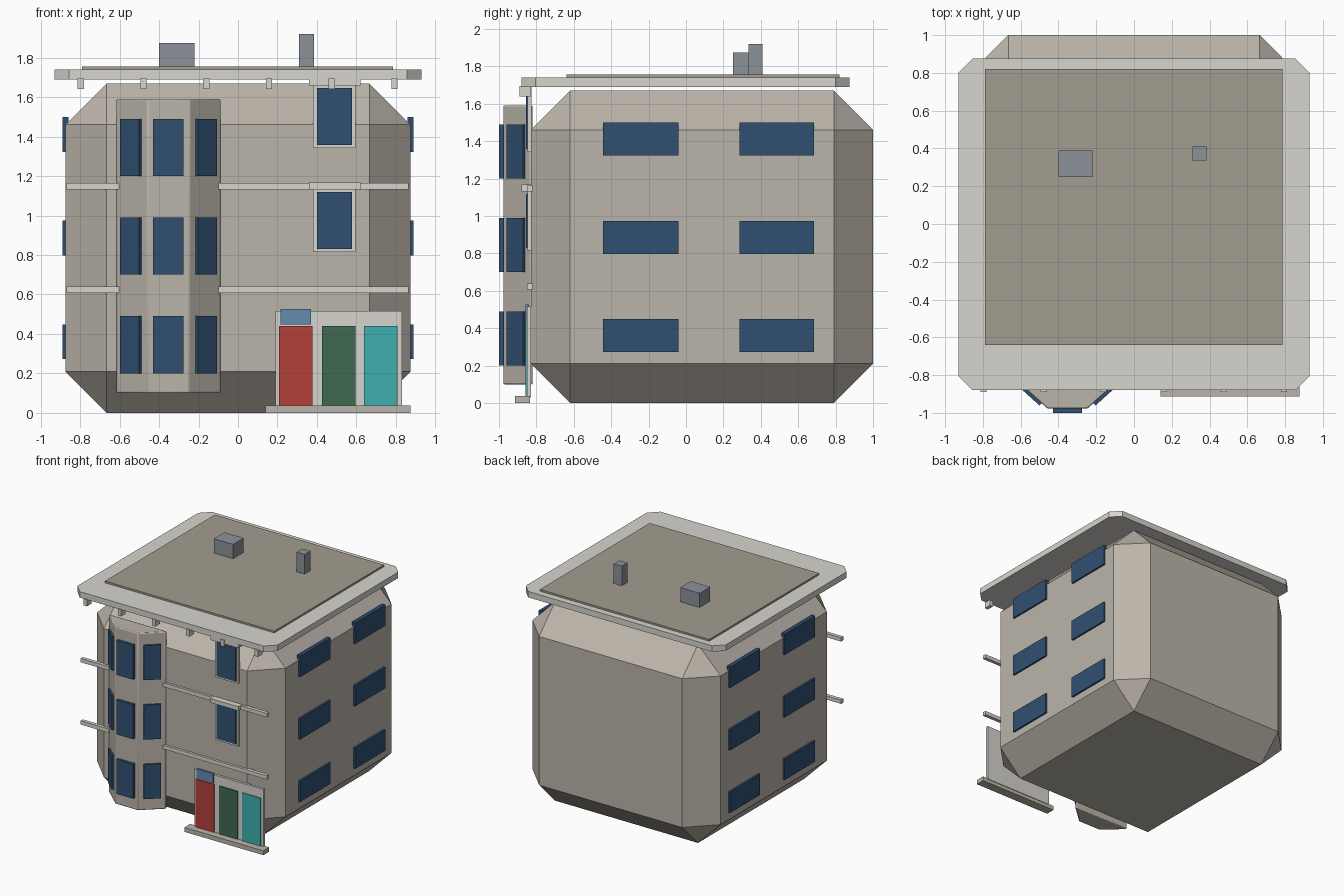
import bpy, bmesh, math
from mathutils import Matrix

if "Cube" in bpy.data.objects:
    bpy.data.objects.remove(bpy.data.objects["Cube"])


def mat(name, r, g, b):
    m = bpy.data.materials.new(name)
    m.diffuse_color = (r, g, b, 1)
    m.use_nodes = True
    m.node_tree.nodes["Principled BSDF"].inputs["Base Color"].default_value = m.diffuse_color
    return m


WALL = mat("wall_stone", 0.50, 0.46, 0.40)
TRIM = mat("pale_trim", 0.68, 0.66, 0.61)
ROOF = mat("roof_felt", 0.37, 0.34, 0.28)
GLASS = mat("dark_glass", 0.03, 0.08, 0.17)
PANE = mat("light_glass", 0.13, 0.26, 0.43)
RED = mat("red_paint", 0.45, 0.05, 0.04)
GREEN = mat("green_paint", 0.05, 0.14, 0.08)
TEAL = mat("teal_paint", 0.05, 0.43, 0.43)
METAL = mat("grey_metal", 0.26, 0.29, 0.32)


def finish(name, bm, m):
    bmesh.ops.recalc_face_normals(bm, faces=bm.faces)
    me = bpy.data.meshes.new(name)
    bm.to_mesh(me)
    bm.free()
    me.materials.append(m)
    ob = bpy.data.objects.new(name, me)
    bpy.context.collection.objects.link(ob)
    return ob


def box(name, x, y, z, m, bevel=0, vertical_only=False):
    """Box from (min, max) ranges, with optional one-segment chamfer."""
    bm = bmesh.new()
    bmesh.ops.create_cube(bm, size=1)
    for v in bm.verts:
        for i, (a, b) in enumerate((x, y, z)):
            v.co[i] = b if v.co[i] > 0 else a
    if bevel:
        edges = [e for e in bm.edges if not vertical_only
                 or abs(e.verts[0].co.z - e.verts[1].co.z) > 1e-4]
        bmesh.ops.bevel(bm, geom=edges, offset=bevel, segments=1,
                        profile=0.5, affect='EDGES')
    return finish(name, bm, m)


# Chamfered main block
box("main_block", (-0.875, 0.875), (-0.83, 1.0), (0, 1.67), WALL, 0.21)

# Roof slab, raised roof deck and rooftop units
box("roof_slab", (-0.93, 0.93), (-0.88, 0.875), (1.69, 1.74), TRIM, 0.075, True)
box("roof_deck", (-0.79, 0.785), (-0.64, 0.82), (1.735, 1.755), ROOF)
box("roof_unit", (-0.40, -0.22), (0.25, 0.39), (1.75, 1.875), METAL)
box("chimney", (0.31, 0.385), (0.335, 0.41), (1.75, 1.92), METAL)

# Brackets under the eaves
for i in range(6):
    cx = -0.797 + 0.318 * i
    box(f"bracket_{i}", (cx - 0.016, cx + 0.016), (-0.89, -0.83), (1.64, 1.695), TRIM)

# Bay: trapezoid plan, extruded, with softened edges
bm = bmesh.new()
plan = [(-0.615, -0.82), (-0.615, -0.835), (-0.458, -0.977),
        (-0.246, -0.977), (-0.089, -0.835), (-0.089, -0.82)]
base = bm.faces.new([bm.verts.new((x, y, 0.10)) for x, y in plan])
top = bmesh.ops.extrude_face_region(bm, geom=[base])
for v in top["geom"]:
    if isinstance(v, bmesh.types.BMVert):
        v.co.z = 1.59
bay = finish("bay", bm, WALL)
bev = bay.modifiers.new("soft_edges", 'BEVEL')
bev.width, bev.segments, bev.limit_method = 0.012, 2, 'ANGLE'
bpy.context.view_layer.objects.active = bay
bay.select_set(True)
bpy.ops.object.shade_smooth_by_angle(angle=math.radians(40))
bay.select_set(False)

# Bay windows on the front and the two angled sides
slant = math.atan2(0.142, 0.157)
for f in range(3):
    z0 = 0.20 + 0.5 * f
    box(f"bay_window_front_{f}", (-0.43, -0.275), (-1.0, -0.97), (z0, z0 + 0.29), GLASS)
    for s in (-1, 1):
        w = box(f"bay_window_side_{f}_{'right' if s > 0 else 'left'}",
                (-0.066, 0.066), (-0.01, 0.01), (z0, z0 + 0.29), GLASS)
        w.matrix_world = (Matrix.Translation((-0.352 + s * 0.191, -0.909, 0))
                          @ Matrix.Rotation(s * slant, 4, 'Z'))

# Side wall windows, mirrored left and right
for s in (-1, 1):
    for f in range(3):
        z0 = 0.272 + 0.525 * f
        for k, y in enumerate(((-0.445, -0.04), (0.285, 0.685))):
            box(f"side_window_{'right' if s > 0 else 'left'}_{f}_{k}",
                tuple(sorted((s * 0.86, s * 0.89))), y, (z0, z0 + 0.177), GLASS)

# Front windows with frames and lintels
for f in range(2):
    z0 = 0.83 + 0.527 * f
    box(f"front_frame_{f}", (0.38, 0.595), (-0.848, -0.825), (z0 - 0.016, z0 + 0.305), TRIM)
    box(f"front_window_{f}", (0.40, 0.578), (-0.856, -0.83), (z0, z0 + 0.288), GLASS)
    box(f"front_lintel_{f}", (0.36, 0.62), (-0.88, -0.825), (z0 + 0.302, z0 + 0.337), TRIM)

# String courses on either side of the bay
for f, z0 in enumerate((0.608, 1.132)):
    box(f"band_left_{f}", (-0.868, -0.604), (-0.85, -0.82), (z0, z0 + 0.032), TRIM)
    box(f"band_right_{f}", (-0.10, 0.863), (-0.85, -0.82), (z0, z0 + 0.032), TRIM)

# Entrance panel, doors, transom and step
box("entrance_panel", (0.19, 0.83), (-0.85, -0.83), (0.03, 0.517), TRIM)
for name, x0, m in (("red_door", 0.207, RED), ("green_door", 0.425, GREEN),
                    ("teal_door", 0.638, TEAL)):
    box(name, (x0, x0 + 0.17), (-0.858, -0.84), (0.037, 0.44), m)
box("transom", (0.215, 0.37), (-0.858, -0.84), (0.447, 0.527), PANE)
box("door_step", (0.14, 0.875), (-0.913, -0.835), (0, 0.037), WALL)
